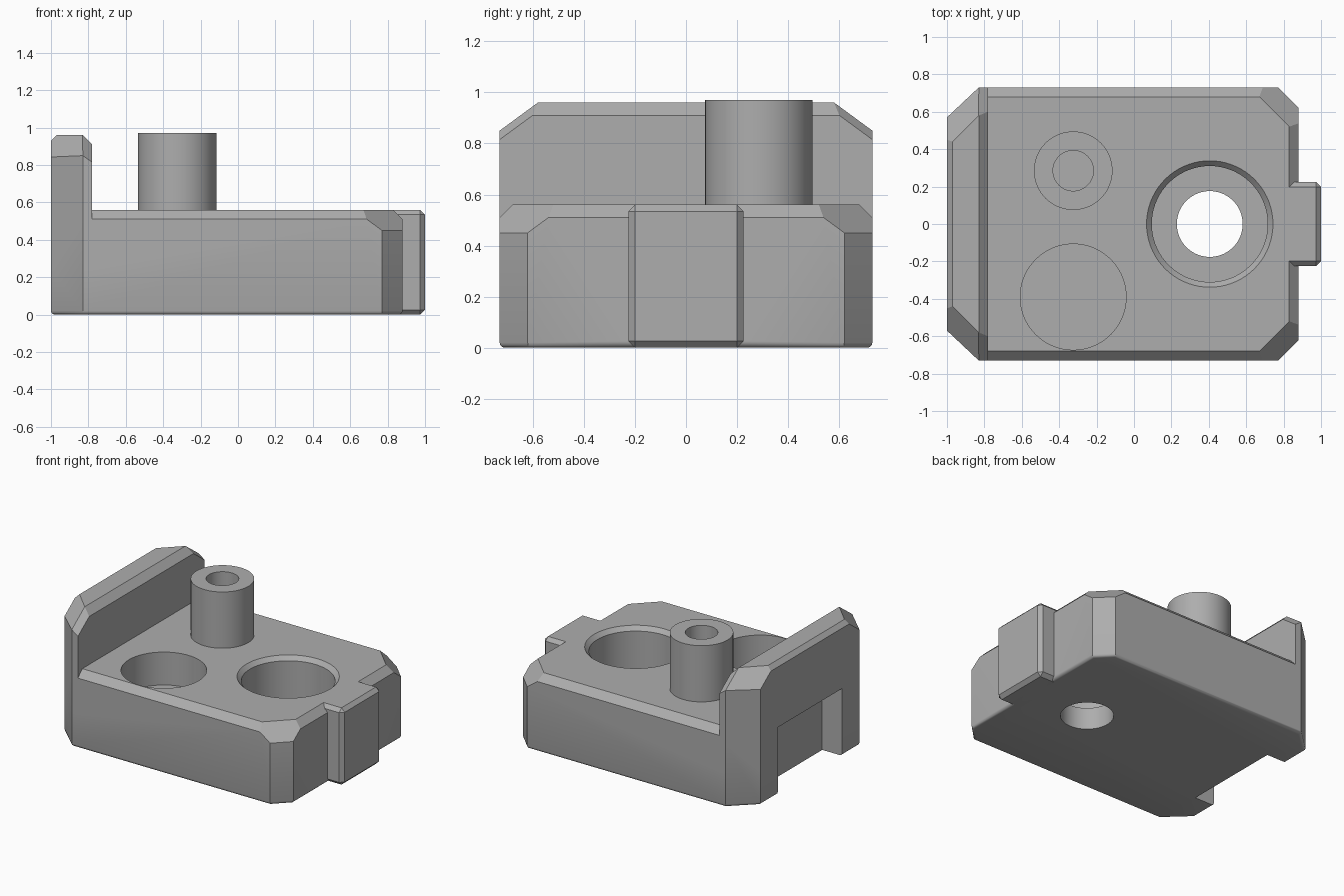
import bpy, bmesh, math
from mathutils import Vector

cube = bpy.data.objects.get("Cube")
if cube:
    bpy.data.objects.remove(cube, do_unlink=True)

GREY = (0.42, 0.42, 0.42, 1)
plastic = bpy.data.materials.new("plain grey")
plastic.use_nodes = True
plastic.diffuse_color = GREY
plastic.node_tree.nodes["Principled BSDF"].inputs["Base Color"].default_value = GREY


def finish(bm, name):
    bmesh.ops.recalc_face_normals(bm, faces=bm.faces)
    mesh = bpy.data.meshes.new(name)
    bm.to_mesh(mesh)
    bm.free()
    mesh.materials.append(plastic)
    ob = bpy.data.objects.new(name, mesh)
    bpy.context.collection.objects.link(ob)
    return ob


def block(lo, hi):
    bm = bmesh.new()
    bmesh.ops.create_cube(bm, size=1)
    for v in bm.verts:
        v.co = [h if c > 0 else l for c, l, h in zip(v.co, lo, hi)]
    return bm


def slice_off(bm, point, normal):
    """Remove everything on the normal side of a plane and cap the cut."""
    geom = bm.verts[:] + bm.edges[:] + bm.faces[:]
    bmesh.ops.bisect_plane(bm, geom=geom, dist=1e-5, plane_co=point,
                           plane_no=Vector(normal).normalized(), clear_outer=True)
    bmesh.ops.holes_fill(bm, edges=[e for e in bm.edges if e.is_boundary])


def lathe(name, profile, x, y):
    """Turn a closed radius/height profile around a vertical axis."""
    bm = bmesh.new()
    verts = [bm.verts.new((r, 0, z)) for r, z in profile]
    edges = [bm.edges.new((a, b)) for a, b in zip(verts, verts[1:] + verts[:1])
             if a.co.x or b.co.x]
    bmesh.ops.spin(bm, geom=verts + edges, cent=(0, 0, 0), axis=(0, 0, 1),
                   angle=math.tau, steps=72)
    bmesh.ops.remove_doubles(bm, verts=bm.verts, dist=1e-4)
    bmesh.ops.translate(bm, vec=(x, y, 0), verts=bm.verts)
    return finish(bm, name)


def combine(target, tool, operation):
    mod = target.modifiers.new(operation.lower(), "BOOLEAN")
    mod.object, mod.operation, mod.solver = tool, operation, "EXACT"
    bpy.ops.object.select_all(action="DESELECT")
    bpy.context.view_layer.objects.active = target
    target.select_set(True)
    bpy.ops.object.modifier_apply(modifier=mod.name)
    bpy.data.objects.remove(tool, do_unlink=True)


FRONT, BACK, SIDE, TOP, PEAK = 0.88, -1.0, 0.73, 0.56, 0.96

# Base: clipped corners, rounded underside, chamfered upper edges
bm = block((BACK, -SIDE, 0), (FRONT, SIDE, TOP))
for s in (-1, 1):
    slice_off(bm, (0.77, s * SIDE, 0), (1, s, 0))
    slice_off(bm, (-0.83, s * SIDE, 0), (-0.16, s * 0.17, 0))
rim = [e for e in bm.edges if all(v.co.z < 1e-4 for v in e.verts)]
bmesh.ops.bevel(bm, geom=rim, offset=0.02, segments=3, profile=0.5, affect="EDGES")
slice_off(bm, (0.83, 0, TOP), (1, 0, 1))
for s in (-1, 1):
    slice_off(bm, (0, s * 0.68, TOP), (0, s, 1))
    slice_off(bm, (0.77, s * SIDE, 0.45), (1, s, 1.36))
body = finish(bm, "body")

# End wall: sloped shoulders and a chamfered inner lip
bm = block((BACK, -SIDE, 0.25), (-0.78, SIDE, PEAK))
slice_off(bm, (-0.83, 0, PEAK), (1, 0, 1))
slice_off(bm, (-0.97, 0, PEAK), (-1, 0, 1))
for s in (-1, 1):
    slice_off(bm, (-0.83, s * SIDE, 0.5), (-0.16, s * 0.17, 0))
    slice_off(bm, (-0.83, s * SIDE, 0.85), (-1, s, 1.36))
    corner = Vector((-0.83, s * SIDE, 0.85))
    along = Vector((0, -s * 0.15, 0.11))
    lip = along.cross(Vector((0.05, 0, -0.035)))
    slice_off(bm, corner, lip if lip.z > 0 else -lip)
combine(body, finish(bm, "end_wall"), "UNION")

# Front tab
bm = block((0.7, -0.225, 0), (1, 0.225, TOP))
bmesh.ops.bevel(bm, geom=bm.edges[:], offset=0.026, segments=1, affect="EDGES")
combine(body, finish(bm, "front_tab"), "UNION")

# Slot under the end wall, round pocket and stepped through hole
combine(body, finish(block((-1.2, -0.37, -0.2), (-0.84, 0.37, 0.49)), "slot"), "DIFFERENCE")
pocket = lathe("pocket", [(0, 0.32), (0.283, 0.32), (0.283, 0.7), (0, 0.7)], -0.325, -0.39)
combine(body, pocket, "DIFFERENCE")
bore = lathe("bore", [(0, -0.1), (0.176, -0.1), (0.176, 0.16), (0.31, 0.16),
                      (0.31, 0.53), (0.338, TOP), (0.338, 0.7), (0, 0.7)], 0.405, 0)
combine(body, bore, "DIFFERENCE")

# Hollow post
post = lathe("post", [(0, 0.5), (0.21, 0.5), (0.21, 0.97), (0.108, 0.97),
                      (0.108, 0.58), (0, 0.58)], -0.325, 0.285)

for ob in (body, post):
    bpy.ops.object.select_all(action="DESELECT")
    bpy.context.view_layer.objects.active = ob
    ob.select_set(True)
    bpy.ops.object.shade_smooth_by_angle(angle=math.radians(31))
